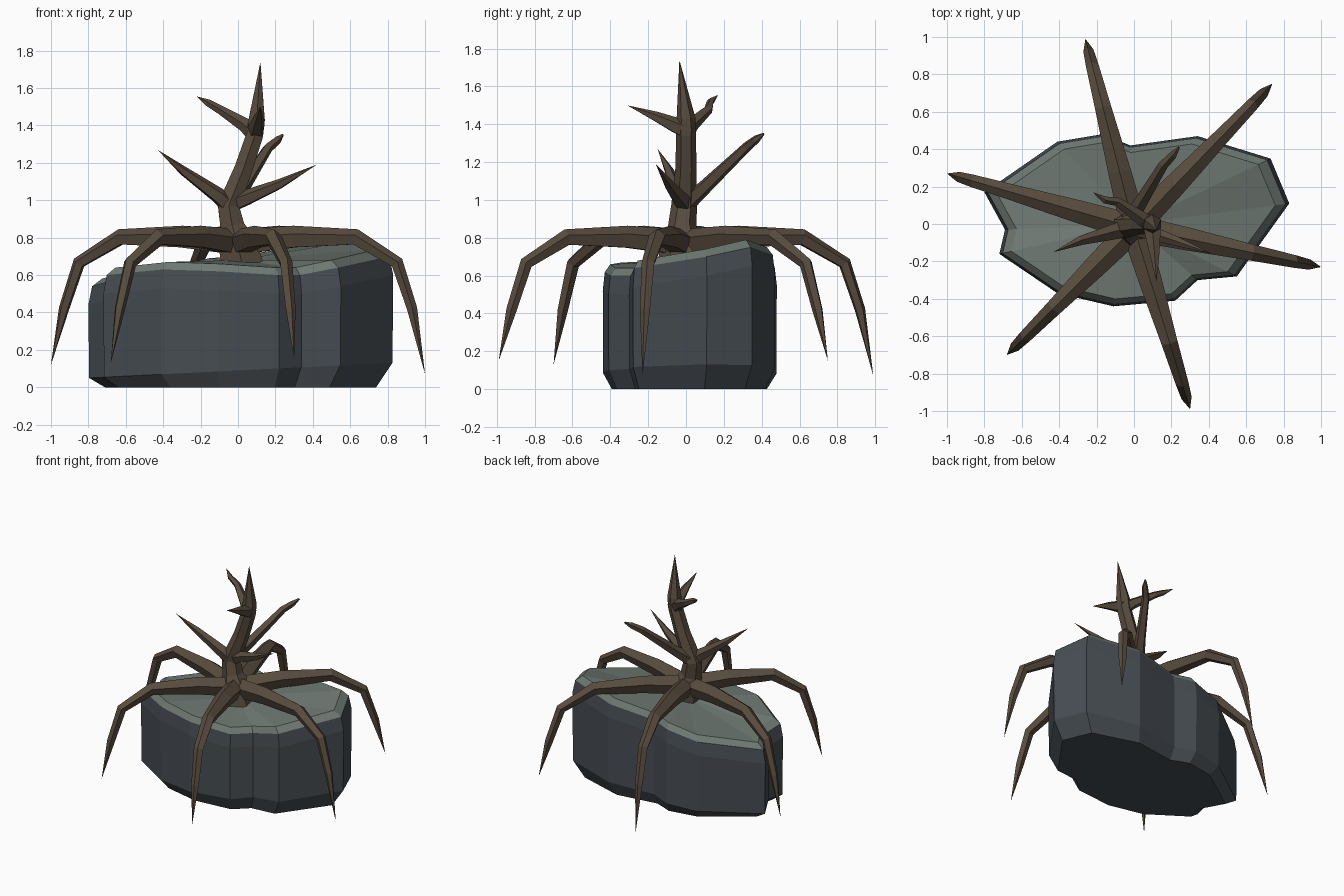
import bpy, bmesh, math
from mathutils import Vector

if "Cube" in bpy.data.objects:
    bpy.data.objects.remove(bpy.data.objects["Cube"])


def material(name, rgb):
    m = bpy.data.materials.new(name)
    m.diffuse_color = (*rgb, 1)
    m.use_nodes = True
    m.node_tree.nodes["Principled BSDF"].inputs["Base Color"].default_value = m.diffuse_color
    return m


STONE = material("slate stone", (0.062, 0.074, 0.086))
MOSS = material("grey green top", (0.155, 0.188, 0.168))
BARK = material("dark bark", (0.098, 0.071, 0.048))


def finish(name, bm, mats):
    bmesh.ops.remove_doubles(bm, verts=bm.verts, dist=0.0005)
    bmesh.ops.recalc_face_normals(bm, faces=bm.faces)
    mesh = bpy.data.meshes.new(name)
    bm.to_mesh(mesh)
    bm.free()
    for m in mats:
        mesh.materials.append(m)
    ob = bpy.data.objects.new(name, mesh)
    bpy.context.collection.objects.link(ob)
    return ob


def bridge(bm, a, b, mat=0):
    n = len(a)
    for i in range(n):
        j = (i + 1) % n
        bm.faces.new((a[i], a[j], b[j], b[i])).material_index = mat


def limb(name, path, sides=5, ref=(0, 0, 1)):
    """Faceted tapering limb; path holds (x, y, z, radius)."""
    bm = bmesh.new()
    pts = [Vector(p[:3]) for p in path]
    rings = []
    for i, p in enumerate(pts):
        t = (pts[min(i + 1, len(pts) - 1)] - pts[max(i - 1, 0)]).normalized()
        side = t.cross(Vector(ref)).normalized()
        up = side.cross(t)
        r = path[i][3]
        rings.append([bm.verts.new(p + r * (math.sin(a) * side + math.cos(a) * up))
                      for a in (2 * math.pi * k / sides for k in range(sides))])
    for a, b in zip(rings, rings[1:]):
        bridge(bm, a, b)
    bm.faces.new(rings[0])
    return finish(name, bm, [BARK])


# Rock: outline with the height of its upper edge
outline = [(-.80, .17, .54), (-.69, -.03, .57), (-.72, -.16, .60), (-.41, -.37, .63),
           (-.11, -.44, .62), (.22, -.41, .60), (.34, -.30, .60), (.55, -.28, .64),
           (.83, .11, .70), (.73, .35, .75), (.34, .47, .71), (-.02, .42, .66),
           (-.17, .48, .65), (-.41, .44, .60)]
bm = bmesh.new()


def ring(scale, height):
    return [bm.verts.new((x * scale, y * scale, height(x, z))) for x, y, z in outline]


levels = [ring(.89, lambda x, z: 0),
          ring(.995, lambda x, z: .09 + .05 * x),
          ring(1.0, lambda x, z: z - .1),
          ring(.975, lambda x, z: z),
          ring(.91, lambda x, z: z + .04)]
for k, (a, b) in enumerate(zip(levels, levels[1:])):
    bridge(bm, a, b, 1 if k == 3 else 0)
bm.faces.new(levels[0])
hub = bm.verts.new((0, 0, .68))
top = levels[-1]
for i in range(len(top)):
    bm.faces.new((top[i], top[(i + 1) % len(top)], hub)).material_index = 1
finish("rock", bm, [STONE, MOSS])

# Trunk with flared foot
limb("trunk", [(.03, -.02, .62, .13), (.0, -.02, .76, .12), (-.03, -.02, .86, .075),
               (-.05, -.01, .97, .068), (.03, 0, 1.17, .056), (.09, 0, 1.35, .052),
               (.10, 0, 1.43, .05), (.12, -.035, 1.74, 0)], 6, (0, 1, 0))

# Six arching roots draped over the rock
root_profile = [(0, .77, .075), (.30, .80, .064), (.63, .80, .046),
                (.85, .665, .036), (.93, .42, .029)]
tips = [(-.26, .99, .07), (.74, .75, .15), (1.0, -.23, .07),
        (.30, -.99, .15), (-.68, -.70, .13), (-1.0, .27, .12)]
for n, (x, y, z) in enumerate(tips):
    path = [(x * f, y * f - .02 * (1 - f), h, r) for f, h, r in root_profile]
    limb(f"root_{n + 1}", path + [(x, y, z, 0)])

# Bare branches
branches = {
    "lower_left_branch": [(-.03, -.01, .95, .05), (-.10, -.04, 1.02, .045),
                          (-.29, -.09, 1.155, .026), (-.43, -.15, 1.27, 0)],
    "lower_right_branch": [(-.06, 0, .97, .05), (.04, -.03, 1.01, .045),
                           (.22, -.09, 1.085, .028), (.42, -.16, 1.19, 0)],
    "back_branch": [(-.05, -.01, .97, .05), (.02, .09, 1.06, .04),
                    (.16, .32, 1.28, .027), (.21, .37, 1.32, .022), (.24, .41, 1.35, .006)],
    "upper_left_branch": [(.09, 0, 1.35, .045), (.04, .03, 1.40, .04),
                          (-.09, .12, 1.48, .025), (-.16, .13, 1.52, .02), (-.22, .17, 1.555, 0)],
    "upper_front_branch": [(.09, .02, 1.36, .05), (.10, -.05, 1.39, .045),
                           (.11, -.16, 1.44, .028), (.12, -.31, 1.50, 0)],
}
for name, path in branches.items():
    limb(name, path)
